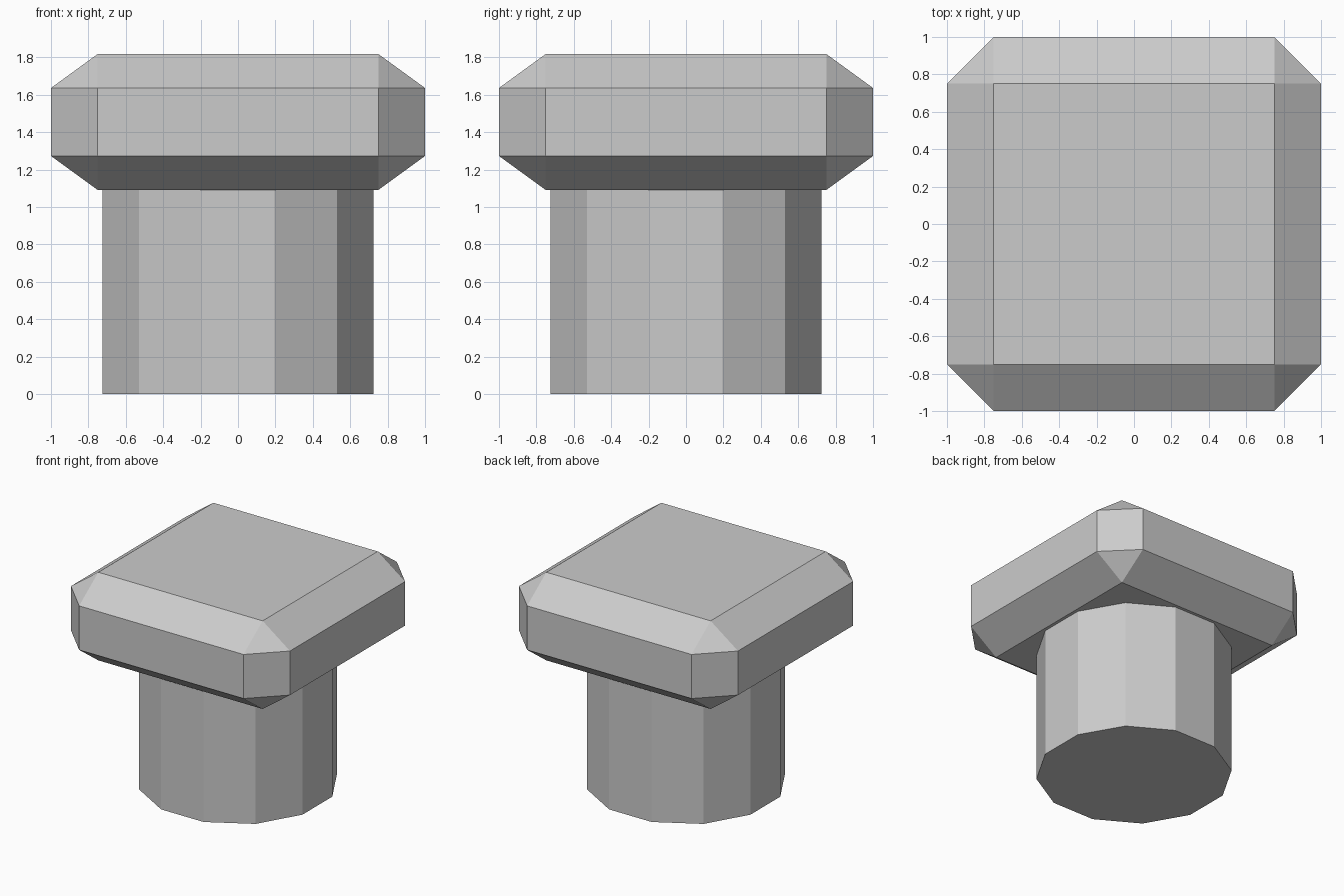
import bpy
import bmesh
import math
from mathutils import Matrix

default_cube = bpy.data.objects.get("Cube")
if default_cube:
    bpy.data.objects.remove(default_cube, do_unlink=True)

STEM_HEIGHT = 1.091
HEAD_HEIGHT = 0.727

grey = bpy.data.materials.new("plain grey")
grey.use_nodes = True
colour = (0.6, 0.6, 0.6, 1)
grey.diffuse_color = colour
grey.node_tree.nodes["Principled BSDF"].inputs["Base Color"].default_value = colour


def make_part(name, bm):
    mesh = bpy.data.meshes.new(name)
    bm.to_mesh(mesh)
    bm.free()
    mesh.materials.append(grey)
    part = bpy.data.objects.new(name, mesh)
    bpy.context.collection.objects.link(part)
    return part


# Twelve-sided stem with flat sides facing the axes
bm = bmesh.new()
bmesh.ops.create_cone(
    bm, cap_ends=True, segments=12, radius1=0.75, radius2=0.75, depth=STEM_HEIGHT,
    matrix=Matrix.Translation((0, 0, STEM_HEIGHT / 2)) @ Matrix.Rotation(math.radians(15), 4, "Z"))
make_part("stem", bm)

# Square head: a half-height block chamfered on every edge, then flattened
bm = bmesh.new()
bmesh.ops.create_cube(bm, size=2, matrix=Matrix.Diagonal((1, 1, 0.5, 1)))
bmesh.ops.bevel(bm, geom=bm.edges[:], offset=0.25, offset_type="OFFSET",
                segments=1, profile=0.5, affect="EDGES")
bmesh.ops.scale(bm, vec=(1, 1, HEAD_HEIGHT), verts=bm.verts)
head = make_part("head", bm)
head.location.z = STEM_HEIGHT + HEAD_HEIGHT / 2
